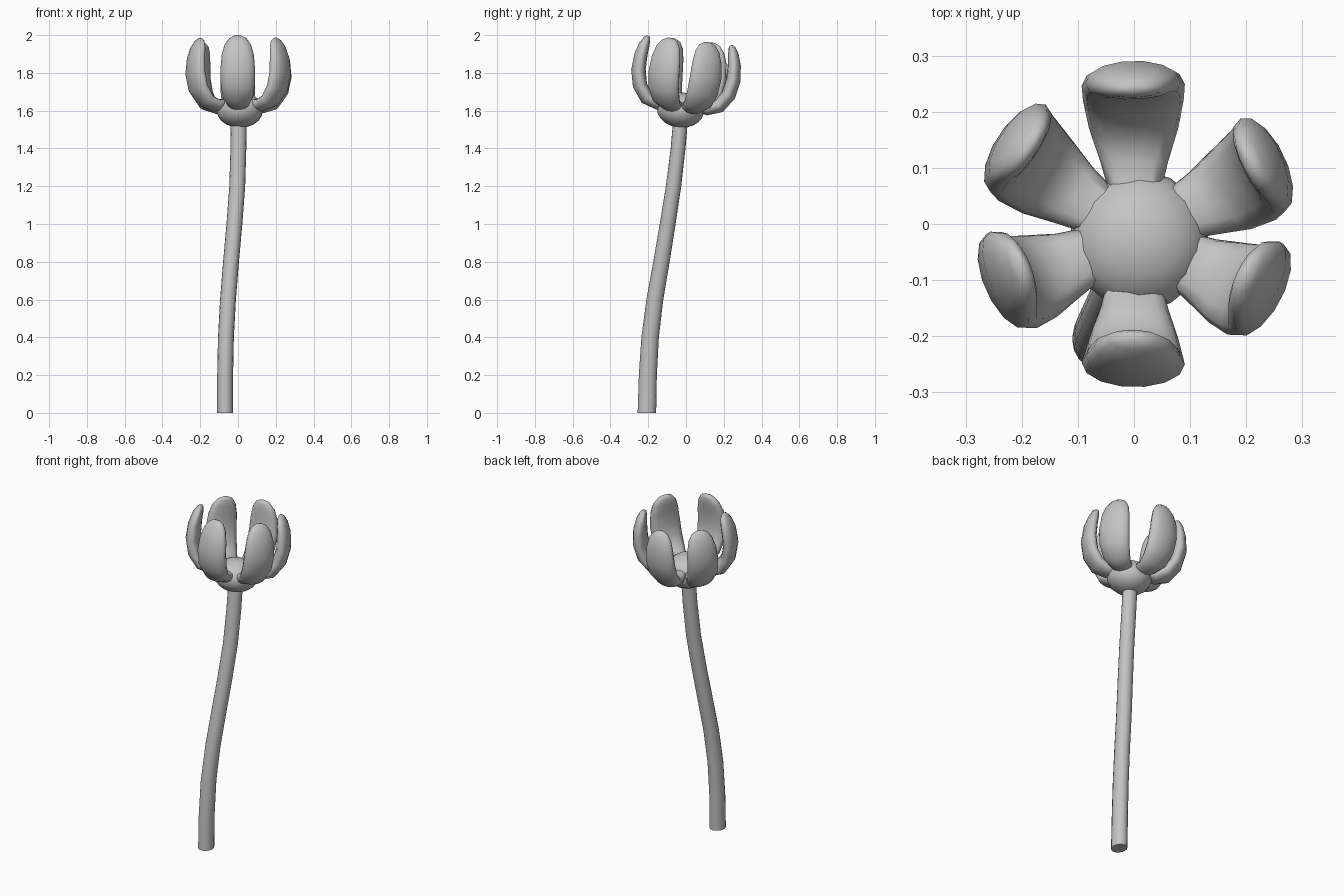
import bpy, bmesh, math
from mathutils import Matrix, Vector

cube = bpy.data.objects.get("Cube")
if cube:
    bpy.data.objects.remove(cube, do_unlink=True)

grey = bpy.data.materials.new("soft_grey")
grey.use_nodes = True
colour = (0.55, 0.55, 0.55, 1)
grey.diffuse_color = colour
grey.node_tree.nodes["Principled BSDF"].inputs["Base Color"].default_value = colour


def make_object(name, bm, angle=60):
    bmesh.ops.recalc_face_normals(bm, faces=bm.faces)
    mesh = bpy.data.meshes.new(name)
    bm.to_mesh(mesh)
    bm.free()
    mesh.materials.append(grey)
    obj = bpy.data.objects.new(name, mesh)
    bpy.context.collection.objects.link(obj)
    bpy.ops.object.select_all(action="DESELECT")
    bpy.context.view_layer.objects.active = obj
    obj.select_set(True)
    bpy.ops.object.shade_smooth_by_angle(angle=math.radians(angle))
    return obj


def loft(bm, rings):
    """Skin a list of equal closed rings and cap both ends."""
    loops = [[bm.verts.new(p) for p in ring] for ring in rings]
    n = len(loops[0])
    for a, b in zip(loops, loops[1:]):
        for i in range(n):
            j = (i + 1) % n
            bm.faces.new((a[i], a[j], b[j], b[i]))
    bm.faces.new(loops[0])
    bm.faces.new(loops[-1])


def circle(n):
    return [(math.cos(math.tau * i / n), math.sin(math.tau * i / n)) for i in range(n)]


# Bent stem: z, x, y of the centre line
stem_path = [(0, -.068, -.207), (.2, -.068, -.202), (.4, -.064, -.19),
             (.6, -.053, -.165), (.8, -.037, -.13), (1, -.019, -.097),
             (1.2, -.004, -.066), (1.4, .002, -.042), (1.56, .004, -.028)]
bm = bmesh.new()
rings = []
for z, x, y in stem_path:
    rx, ry = .042, .049 - .007 * min(z, 1.4)
    rings.append([(x + c * rx, y + s * ry, z) for c, s in circle(16)])
loft(bm, rings)
make_object("stem", bm)

# Flower head frame, leaning back along the stem
head = Matrix.Translation((.003, -.022, 1.6)) @ Matrix.Rotation(math.radians(-6.5), 4, "X")

# Rounded flower centre
bm = bmesh.new()
bmesh.ops.create_uvsphere(bm, u_segments=14, v_segments=10, radius=1)
bm.transform(head @ Matrix.Translation((.007, -.008, .003)) @ Matrix.Diagonal((.125, .125, .094, 1)))
make_object("flower_centre", bm)

# Cupped petal: radius, height, half width, half thickness along its spine
petal_spine = [(.07, .035, .045, .028), (.13, .024, .06, .035), (.19, .047, .08, .04),
               (.233, .11, .09, .042), (.25, .19, .092, .042), (.246, .27, .085, .038),
               (.235, .325, .07, .031), (.225, .36, .046, .02), (.221, .374, .018, .008)]


def petal_rings():
    rings = []
    for k, (r, h, w, t) in enumerate(petal_spine):
        before = petal_spine[max(k - 1, 0)]
        after = petal_spine[min(k + 1, len(petal_spine) - 1)]
        along = Vector((after[0] - before[0], 0, after[1] - before[1])).normalized()
        outward = Vector((along.z, 0, -along.x))
        ring = []
        for c, s in circle(14):
            # rounded outer side, flatter inner side
            depth = s if s >= 0 else -.85 * abs(s) ** .7
            ring.append(Vector((r, c * w, h)) + outward * depth * t)
        rings.append(ring)
    return rings


petals = {"right_back": 25, "back": 91, "left_back": 147,
          "left_front": 204, "front": 269, "right_front": 332}
for side, azimuth in petals.items():
    # sides are named from the model's own left (+x) and right (-x)
    name = side.replace("right", "tmp").replace("left", "right").replace("tmp", "left")
    bm = bmesh.new()
    loft(bm, petal_rings())
    bm.transform(head @ Matrix.Rotation(math.radians(azimuth), 4, "Z"))
    make_object(name + "_petal", bm, 80)
